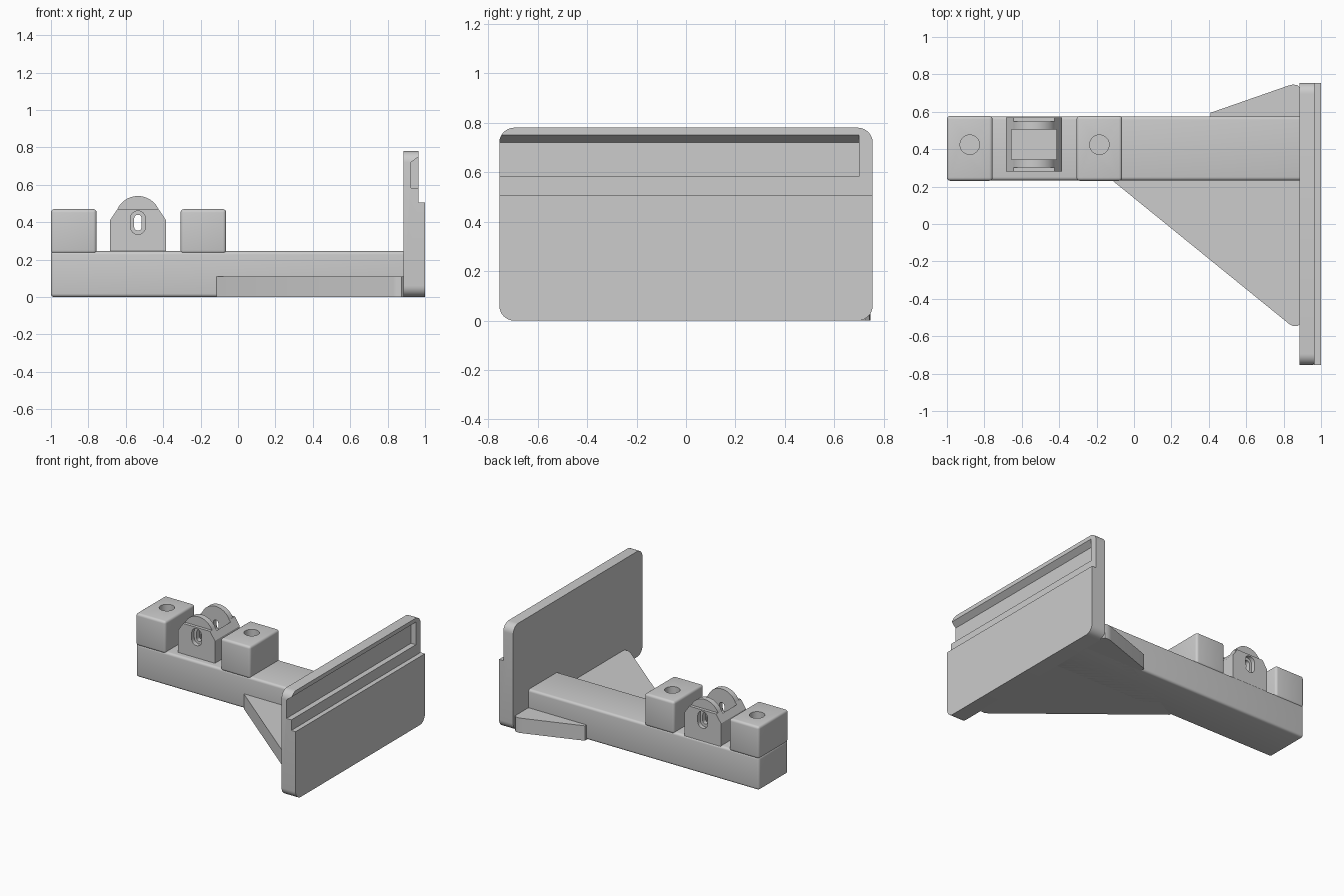
import bpy, bmesh, math
from mathutils import Vector

old = bpy.data.objects.get("Cube")
if old:
    bpy.data.objects.remove(old, do_unlink=True)

GREY = (0.604, 0.604, 0.604, 1)
grey = bpy.data.materials.new("plain_grey")
grey.use_nodes = True
grey.diffuse_color = GREY
for node in grey.node_tree.nodes:
    if node.type == 'BSDF_PRINCIPLED':
        node.inputs["Base Color"].default_value = GREY


def rect(a0, a1, b0, b1):
    return [(a0, b0), (a1, b0), (a1, b1), (a0, b1)]


def arc(cx, cy, r, start, end, steps):
    """Points along a circular arc, angles in degrees."""
    angles = [math.radians(start + (end - start) * k / steps) for k in range(steps + 1)]
    return [(cx + r * math.cos(t), cy + r * math.sin(t)) for t in angles]


def rounded_rect(a0, a1, b0, b1, r):
    centres = rect(a0 + r, a1 - r, b0 + r, b1 - r)
    return [p for i, c in enumerate(centres) for p in arc(*c, r, 180 + 90 * i, 270 + 90 * i, 8)]


def prism(name, pts, axis, lo, hi):
    """Extrude a 2D outline along an axis; x uses (y,z), y uses (x,z), z uses (x,y)."""
    place = {'x': lambda a, b: (lo, a, b), 'y': lambda a, b: (a, lo, b), 'z': lambda a, b: (a, b, lo)}[axis]
    bm = bmesh.new()
    face = bm.faces.new([bm.verts.new(place(a, b)) for a, b in pts])
    ext = bmesh.ops.extrude_face_region(bm, geom=[face])
    shift = Vector([hi - lo if c == axis else 0 for c in 'xyz'])
    bmesh.ops.translate(bm, vec=shift, verts=[g for g in ext['geom'] if isinstance(g, bmesh.types.BMVert)])
    bmesh.ops.recalc_face_normals(bm, faces=bm.faces)
    mesh = bpy.data.meshes.new(name)
    bm.to_mesh(mesh)
    bm.free()
    mesh.materials.append(grey)
    ob = bpy.data.objects.new(name, mesh)
    bpy.context.collection.objects.link(ob)
    return ob


def apply(ob, mod):
    with bpy.context.temp_override(object=ob, active_object=ob, selected_objects=[ob]):
        bpy.ops.object.modifier_apply(modifier=mod.name)


def bevel(ob, width):
    mod = ob.modifiers.new("soft_edges", 'BEVEL')
    mod.width, mod.segments = width, 4
    apply(ob, mod)


def combine(ob, tool, operation='DIFFERENCE'):
    mod = ob.modifiers.new("combine", 'BOOLEAN')
    mod.operation, mod.object, mod.solver = operation, tool, 'EXACT'
    apply(ob, mod)
    bpy.data.objects.remove(tool, do_unlink=True)


parts = []

# Upright end plate with a stepped upper face and an angled groove open at one end
plate = prism("end_plate", rounded_rect(-0.755, 0.755, 0, 0.78, 0.06), 'x', 0.885, 1.0)
combine(plate, prism("step_cutter", rect(0.965, 1.1, 0.505, 0.9), 'y', -1, 1))
groove = [(0.925, 0.583), (1.0, 0.583), (1.0, 0.785), (0.965, 0.75), (0.925, 0.72)]
combine(plate, prism("groove_cutter", groove, 'y', -0.8, 0.70))
parts.append(plate)

# Long arm
arm = prism("arm", rect(-1, 0.9, 0.233, 0.576), 'z', 0, 0.245)
bevel(arm, 0.018)
parts.append(arm)

# Drilled blocks on the arm
for name, x in (("outer_block", -0.878), ("inner_block", -0.185)):
    block = prism(name, rect(x - 0.122, x + 0.122, 0.231, 0.578), 'z', 0.232, 0.47)
    bevel(block, 0.018)
    hole = arc(x, 0.424, 0.052, 0, 350, 35)
    combine(block, prism("hole_cutter", hole, 'z', 0.27, 0.6))
    parts.append(block)

# Pivot bracket: chamfered box with two arched lugs, hollow middle and slotted sides
cx, cy = -0.535, 0.425
profile = [(cx - 0.15, 0.23), (cx + 0.15, 0.23), (cx + 0.15, 0.41),
           (cx + 0.11, 0.47), (cx - 0.11, 0.47), (cx - 0.15, 0.41)]
bracket = prism("pivot_bracket", profile, 'y', cy - 0.145, cy + 0.145)
arch = arc(cx, 0.419, 0.121, 20, 160, 28)
combine(bracket, prism("arch", arch, 'y', cy - 0.122, cy + 0.122), 'UNION')
combine(bracket, prism("pocket_cutter", rect(cx - 0.12, cx + 0.12, cy - 0.08, cy + 0.08), 'z', 0.248, 0.7))
slot = rounded_rect(cx - 0.02, cx + 0.02, 0.355, 0.44, 0.0199)
combine(bracket, prism("slot_cutter", slot, 'y', 0, 1))
recess = rounded_rect(cx - 0.04, cx + 0.04, 0.335, 0.46, 0.0399)
for side in (-1, 1):
    combine(bracket, prism("recess_cutter", recess, 'y', cy + side * 0.115, cy + side * 0.2))
parts.append(bracket)

# Flat gusset bracing the arm against the plate
outline = [(-0.115, 0.25), (-0.115, 0.232), (0.83, -0.535), (0.85, -0.545), (0.875, -0.545), (0.89, -0.53),
           (0.89, 0.725), (0.875, 0.742), (0.85, 0.746), (0.82, 0.738), (0.41, 0.595), (0.41, 0.56)]
parts.append(prism("gusset", outline, 'z', 0, 0.11))

# Smooth the rounded edges and keep the corners crisp
bpy.ops.object.select_all(action='DESELECT')
for ob in parts:
    ob.select_set(True)
bpy.context.view_layer.objects.active = parts[0]
bpy.ops.object.shade_smooth_by_angle(angle=math.radians(30))
